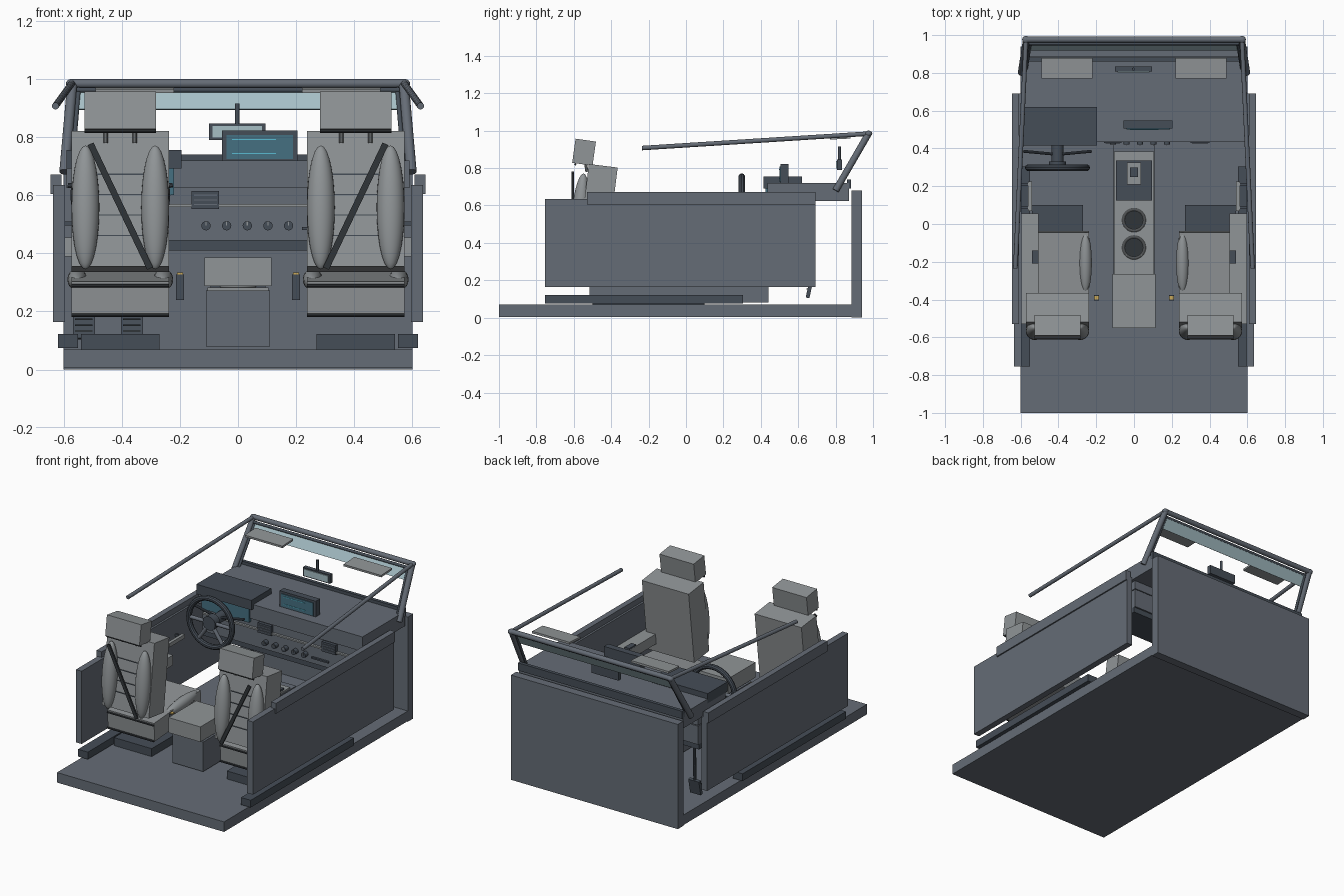
import bpy, math
from mathutils import Vector

if "Cube" in bpy.data.objects:
    bpy.data.objects.remove(bpy.data.objects["Cube"])

def mat(name, c):
    m = bpy.data.materials.new(name)
    m.diffuse_color = (*c, 1)
    m.use_nodes = True
    m.node_tree.nodes["Principled BSDF"].inputs["Base Color"].default_value = m.diffuse_color
    return m

SLATE = mat("slate", (0.13, 0.15, 0.18))
DARK = mat("dark", (0.06, 0.075, 0.095))
BLACK = mat("black", (0.03, 0.035, 0.04))
GLASS = mat("glass", (0.38, 0.52, 0.56))
SCREEN = mat("screen", (0.06, 0.16, 0.22))
CYAN = mat("cyan", (0.1, 0.5, 0.65))
GOLD = mat("gold", (0.6, 0.4, 0.1))
GREY = mat("grey", (0.28, 0.3, 0.31))

def finish(name, m, smooth=False):
    o = bpy.context.object
    o.name = name
    if m:
        o.data.materials.append(m)
    if smooth:
        bpy.ops.object.shade_smooth_by_angle()
    return o

def box(name, x, y, z, m=None, rx=0):
    """Box from (min, max) ranges, tilted about x through its centre."""
    r = [sorted(v) for v in (x, y, z)]
    bpy.ops.mesh.primitive_cube_add(size=1, location=[(a + b) / 2 for a, b in r],
                                    rotation=(math.radians(rx), 0, 0))
    bpy.context.object.scale = [b - a for a, b in r]
    return finish(name, m)

def rod(name, a, b, r, m=None, n=16):
    a, b = Vector(a), Vector(b)
    d = b - a
    bpy.ops.mesh.primitive_cylinder_add(vertices=n, radius=r, depth=d.length, location=(a + b) / 2)
    bpy.context.object.rotation_euler = d.to_track_quat('Z', 'Y').to_euler()
    return finish(name, m, True)

def ellipsoid(name, loc, size, m=None, rx=0):
    bpy.ops.mesh.primitive_uv_sphere_add(segments=24, ring_count=14, radius=1, location=loc,
                                         rotation=(math.radians(rx), 0, 0))
    bpy.context.object.scale = size
    return finish(name, m, True)

def ring(name, loc, R, r, m, rx=0):
    bpy.ops.mesh.primitive_torus_add(major_radius=R, minor_radius=r, major_segments=36, minor_segments=10,
                                     location=loc, rotation=(math.radians(rx), 0, 0))
    return finish(name, m, True)

# Floor and firewall
box("floor", (-.6, .6), (-1, .94), (.005, .07), SLATE)
box("firewall", (-.6, .6), (.885, .94), (0, .68), SLATE)

# Dashboard
box("dash_top", (-.59, .59), (.435, .872), (.625, .72), SLATE)
box("dash_upper_face", (-.57, .57), (.45, .69), (.57, .63), SLATE)
box("dash_trim", (-.56, .56), (.435, .47), (.56, .57), GREY)
box("dash_panel", (-.57, .57), (.45, .69), (.445, .565), SLATE)
box("dash_lower", (-.57, .57), (.46, .68), (.41, .445), DARK)
box("cowl_bar", (-.59, .59), (.86, .882), (.69, .74), DARK)
box("instrument_hood", (-.59, -.195), (.415, .62), (.692, .755), DARK)
box("instrument_face", (-.56, -.22), (.425, .45), (.6, .692), SCREEN)
box("display_frame", (-.055, .205), (.505, .548), (.715, .822), DARK)
box("display_screen", (-.04, .19), (.5, .51), (.725, .808), SCREEN)
for z in (.79, .742):
    box("display_line", (-.02, .13), (.497, .502), (z, z + .004), CYAN)
for x0, x1 in ((-.16, -.065), (.3, .4)):
    box("dash_vent", (x0, x1), (.43, .46), (.552, .615), DARK)
    for i in range(3):
        box("vent_slat", (x0 + .008, x1 - .008), (.425, .435), (.566 + i * .016, .57 + i * .016), SLATE)
for i in range(5):
    x = -.11 + .071 * i
    rod("dash_knob", (x, .42, .495), (x, .46, .495), .016, DARK)
    box("knob_mark", (x - .002, x + .002), (.416, .422), (.495, .509), GREY)
box("glove_handle", (.22, .34), (.437, .452), (.48, .49), DARK)

# Steering wheel, column and stalks
WX, WY, WZ = -.405, .298, .6
ring("steering_wheel", (WX, WY, WZ), .155, .017, DARK, 90)
rod("wheel_hub", (WX, .28, WZ), (WX, .33, WZ), .045, DARK, 24)
for a in (0, 180, 235, 305):
    c, s = math.cos(math.radians(a)), math.sin(math.radians(a))
    rod("wheel_spoke", (WX, WY, WZ), (WX + .15 * c, WY, WZ + .15 * s), .012, SLATE)
rod("steering_column", (WX, .31, WZ), (WX, .46, WZ), .032, DARK)
for s in (-1, 1):
    rod("column_stalk", (WX + s * .02, .37, WZ + .01), (WX + s * .18, .385, WZ + .035), .008, DARK, 10)

# Pedals
for x in (-.53, -.365):
    box("pedal", (x - .038, x + .038), (.65, .67), (.105, .2), DARK, -12)
    for i in range(3):
        box("pedal_grip", (x - .03, x + .03), (.643, .655), (.13 + i * .02, .136 + i * .02), BLACK)
    rod("pedal_arm", (x, .665, .18), (x, .67, .42), .01, DARK, 10)

# Centre console
box("console", (-.11, .11), (-.515, .44), (.08, .272), SLATE)
box("console_top", (-.105, .105), (-.27, .385), (.27, .283), GREY)
box("armrest_lid", (-.115, .115), (-.55, -.265), (.287, .385), GREY)
for y in (.02, -.125):
    ring("cup_ring", (0, y, .285), .056, .007, GREY)
    rod("cup_well", (0, y, .27), (0, y, .286), .053, BLACK, 28)
box("shifter_plate", (-.095, .095), (.125, .335), (.28, .295), DARK)
box("shifter_boot", (-.037, .037), (.21, .325), (.29, .31), GREY)
box("shifter_stem", (-.012, .012), (.26, .285), (.3, .35), DARK)
box("shifter_knob", (-.022, .022), (.25, .298), (.34, .375), DARK)

# Windscreen frame, tint band, rear-view mirror
rod("windscreen_top_bar", (-.575, .976, .984), (.575, .976, .984), .016, SLATE)
rod("windscreen_inner_bar", (-.555, .955, .962), (.555, .955, .962), .009, DARK)
box("windscreen_tint", (-.555, .555), (.937, .943), (.89, .967), GLASS, -30)
box("mirror_body", (-.1, .095), (.808, .835), (.79, .847), DARK)
box("mirror_glass", (-.088, .083), (.803, .81), (.798, .839), GLASS)
rod("mirror_stem", (-.003, .82, .84), (-.003, .82, .915), .008, DARK)

for s in (-1, 1):
    # Windscreen pillars, roof rails and visors
    rod("pillar", (s * .597, .8, .68), (s * .57, .976, .984), .018, SLATE)
    rod("pillar_trim", (s * .572, .81, .69), (s * .548, .962, .968), .008, DARK)
    rod("roof_rail", (s * .572, .976, .984), (s * .628, -.235, .907), .012, SLATE)
    ellipsoid("frame_corner", (s * .572, .976, .984), (.02, .02, .016), SLATE)
    box("sun_visor", (s * .22, s * .49), (.77, .88), (.955, .968), GREY, 3)

    # Doors and sills
    box("door", (s * .595, s * .636), (-.755, .692), (.163, .635), SLATE)
    box("door_rail", (s * .608, s * .645), (-.53, .692), (.605, .672), SLATE)
    box("sill", (s * .55, s * .62), (-.755, .305), (.075, .122), DARK)
    box("door_armrest", (s * .505, s * .597), (-.53, .055), (.39, .455), GREY)
    box("window_switch", (s * .505, s * .54), (-.21, -.14), (.45, .465), DARK)
    box("door_handle", (s * .54, s * .56), (.07, .225), (.49, .515), GREY)
    for y in (.08, .205):
        box("handle_mount", (s * .55, s * .6), (y, y + .012), (.495, .51), DARK)

    # Seats
    c = s * .405
    w = (c - .168, c + .168)
    box("seat_base", (c - .135, c + .135), (-.5, .1), (.068, .122), DARK)
    box("seat_cushion", w, (-.52, -.04), (.2, .32), GREY, 4)
    box("seat_back", w, (-.5485, -.3935), (.344, .814), GREY, -7)
    box("headrest", (c - .123, c + .123), (-.6, -.49), (.82, .95), GREY, -8)
    rod("headrest_piping", (c - .123, -.592, .82), (c + .123, -.592, .82), .006, BLACK, 8)
    for z in (.187, .288):
        rod("cushion_piping", (c - .168, -.523, z), (c + .168, -.523, z), .006, BLACK, 8)
    for t in (-1, 1):
        rod("headrest_post", (c + t * .05, -.53, .78), (c + t * .05, -.54, .85), .008, GREY, 10)
        ellipsoid("back_bolster", (c + t * .12, -.566, .558), (.048, .045, .214), GREY, -5)
        ellipsoid("cushion_bolster", (c + t * .148, -.205, .31), (.034, .165, .036), GREY, 4)
    for z in (.46, .53, .6, .67):
        y = -.519 - (.814 - z) * .123
        box("seat_seam", (c - .08, c + .08), (y - .005, y + .008), (z, z + .004), DARK)

    # Belts and buckles
    belt = box("seat_belt", (c - .011, c + .011), (-.611, -.6), (.325, .8), BLACK)
    belt.rotation_euler = (0, s * math.radians(25.5), 0)
    box("belt_buckle", (s * .186, s * .213), (-.405, -.375), (.24, .327), DARK)
    box("buckle_tip", (s * .189, s * .21), (-.4, -.38), (.325, .334), GOLD)
